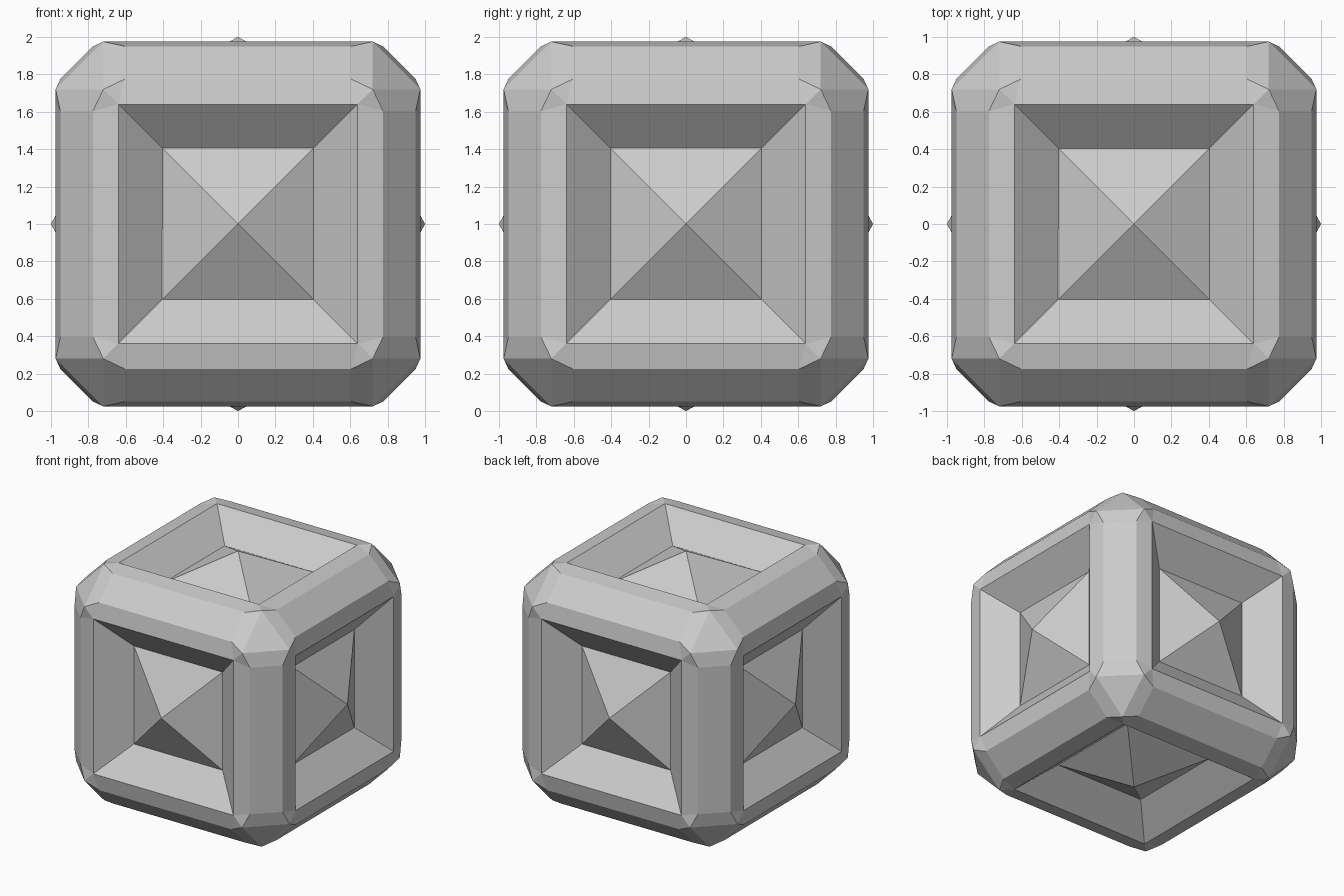
import bpy, bmesh
from math import pi
from mathutils import Matrix, Vector

if "Cube" in bpy.data.objects:
    bpy.data.objects.remove(bpy.data.objects["Cube"])

# Key distances from the cube centre
OUT, MID, BEV = 0.975, 0.95, 0.775   # rim height, bevel edge height, bevel edge offset
RIM, BASE, PIT = 0.64, 0.405, 0.78   # opening half-size, pyramid half-size, pit height
END, COR = 0.605, 0.72               # where the bevel stops, corner tip offset

# One quarter of the top face; it is turned onto all 24 places
rim_a, rim_b = (RIM, -RIM, OUT), (RIM, RIM, OUT)
base_a, base_b = (BASE, -BASE, PIT), (BASE, BASE, PIT)
up_a, up_b = (BEV, -END, MID), (BEV, END, MID)
side_a, side_b = (MID, -END, BEV), (MID, END, BEV)
tip, tip_side, tip_back = (COR, COR, OUT), (OUT, COR, COR), (COR, OUT, COR)
low_tip, low_side = (COR, -COR, OUT), (OUT, -COR, COR)

FRAME = [
    (rim_a, up_a, up_b, rim_b),             # rim strip
    (rim_b, up_b, tip),                     # corner ridge
    (rim_b, tip, (END, BEV, MID)),
    (up_a, side_a, side_b, up_b),           # bevel
    (up_b, side_b, tip_side, tip),          # bevel ends
    (side_a, up_a, low_tip, low_side),
    (tip, tip_side, tip_back),              # cube corner
    (base_a, rim_a, rim_b, base_b),         # sloped recess wall
]
PYRAMID = [(base_a, base_b, (0, 0, 1))]

sides = [Matrix.Rotation(i * pi / 2, 3, 'X') for i in range(4)]
sides += [Matrix.Rotation(s * pi / 2, 3, 'Y') for s in (-1, 1)]
turns = [s @ Matrix.Rotation(i * pi / 2, 3, 'Z') for s in sides for i in range(4)]


def build(name, patches):
    bm = bmesh.new()
    verts, done = {}, set()

    def vert(p):
        key = tuple(round(c, 4) + 0.0 for c in p)
        if key not in verts:
            verts[key] = bm.verts.new(p + Vector((0, 0, 1)))
        return verts[key]

    for turn in turns:
        for patch in patches:
            loop = [vert(turn @ Vector(p)) for p in patch]
            key = frozenset(loop)
            if key not in done:
                done.add(key)
                bm.faces.new(loop)
    bmesh.ops.recalc_face_normals(bm, faces=bm.faces)
    # make every face look outwards
    for f in bm.faces:
        f.normal_update()
        if f.normal.dot(f.calc_center_median() - Vector((0, 0, 1))) < 0:
            f.normal_flip()
    mesh = bpy.data.meshes.new(name)
    bm.to_mesh(mesh)
    bm.free()
    obj = bpy.data.objects.new(name, mesh)
    bpy.context.collection.objects.link(obj)


build("bevelled_frame", FRAME)
build("pyramid_panels", PYRAMID)
